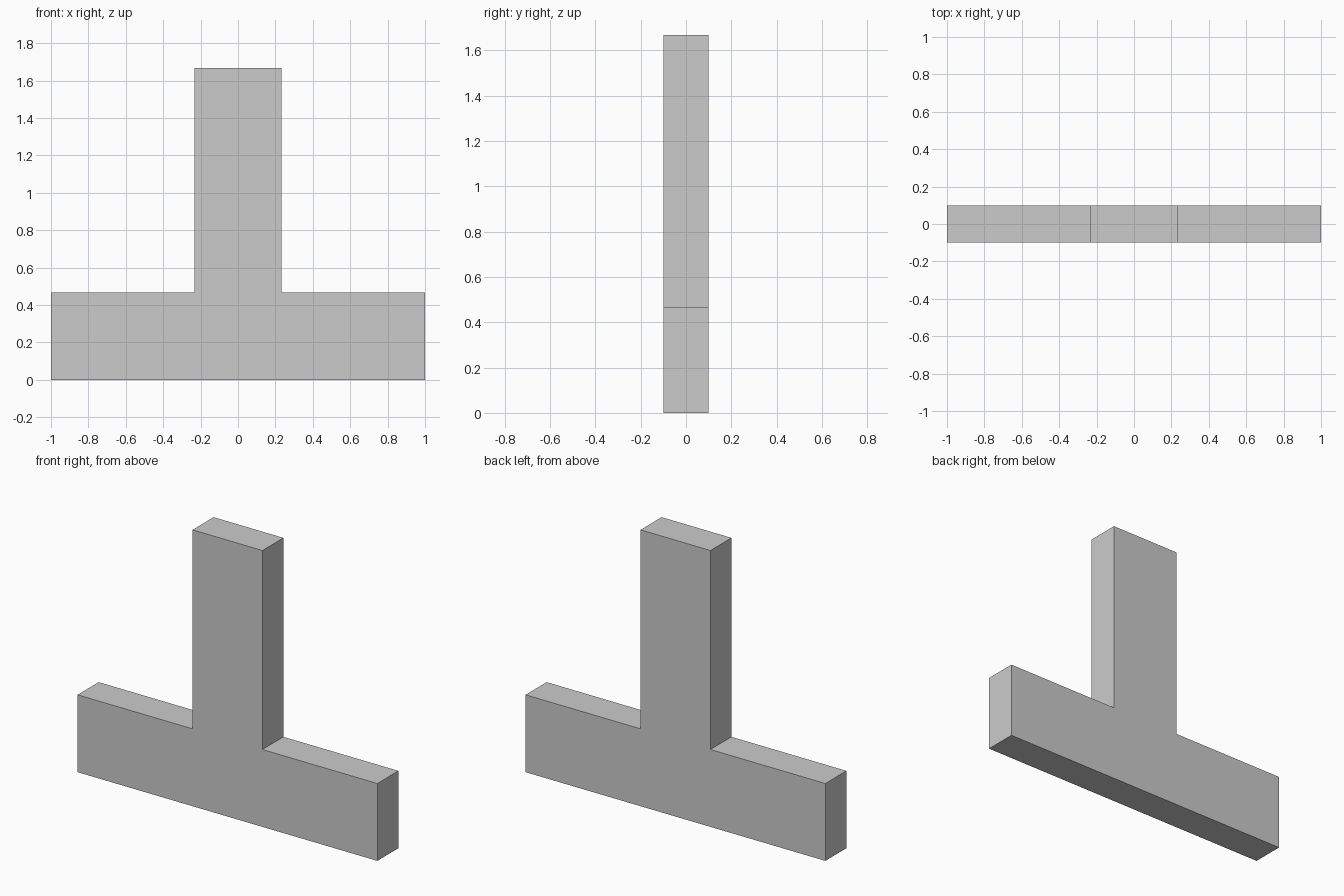
import bpy
import bmesh

if "Cube" in bpy.data.objects:
    bpy.data.objects.remove(bpy.data.objects["Cube"])

HALF_WIDTH = 1.0      # half length of the base bar
HALF_STEM = 0.2333    # half width of the upright
BAR_TOP = 0.4667
STEM_TOP = 1.6667
DEPTH = 0.2

# Right half of the inverted T outline, mirrored to make the left half
right = [(HALF_WIDTH, 0), (HALF_WIDTH, BAR_TOP),
         (HALF_STEM, BAR_TOP), (HALF_STEM, STEM_TOP)]
outline = right + [(-x, z) for x, z in reversed(right)]

# Extrude the outline from front to back
bm = bmesh.new()
face = bm.faces.new([bm.verts.new((x, -DEPTH / 2, z)) for x, z in outline])
extruded = bmesh.ops.extrude_face_region(bm, geom=[face], use_keep_orig=True)
back = [v for v in extruded["geom"] if isinstance(v, bmesh.types.BMVert)]
bmesh.ops.translate(bm, verts=back, vec=(0, DEPTH, 0))
bmesh.ops.recalc_face_normals(bm, faces=bm.faces)

# Flat-shaded T-shaped block
mesh = bpy.data.meshes.new("inverted_t_block")
bm.to_mesh(mesh)
bm.free()
block = bpy.data.objects.new("inverted_t_block", mesh)
bpy.context.collection.objects.link(block)
